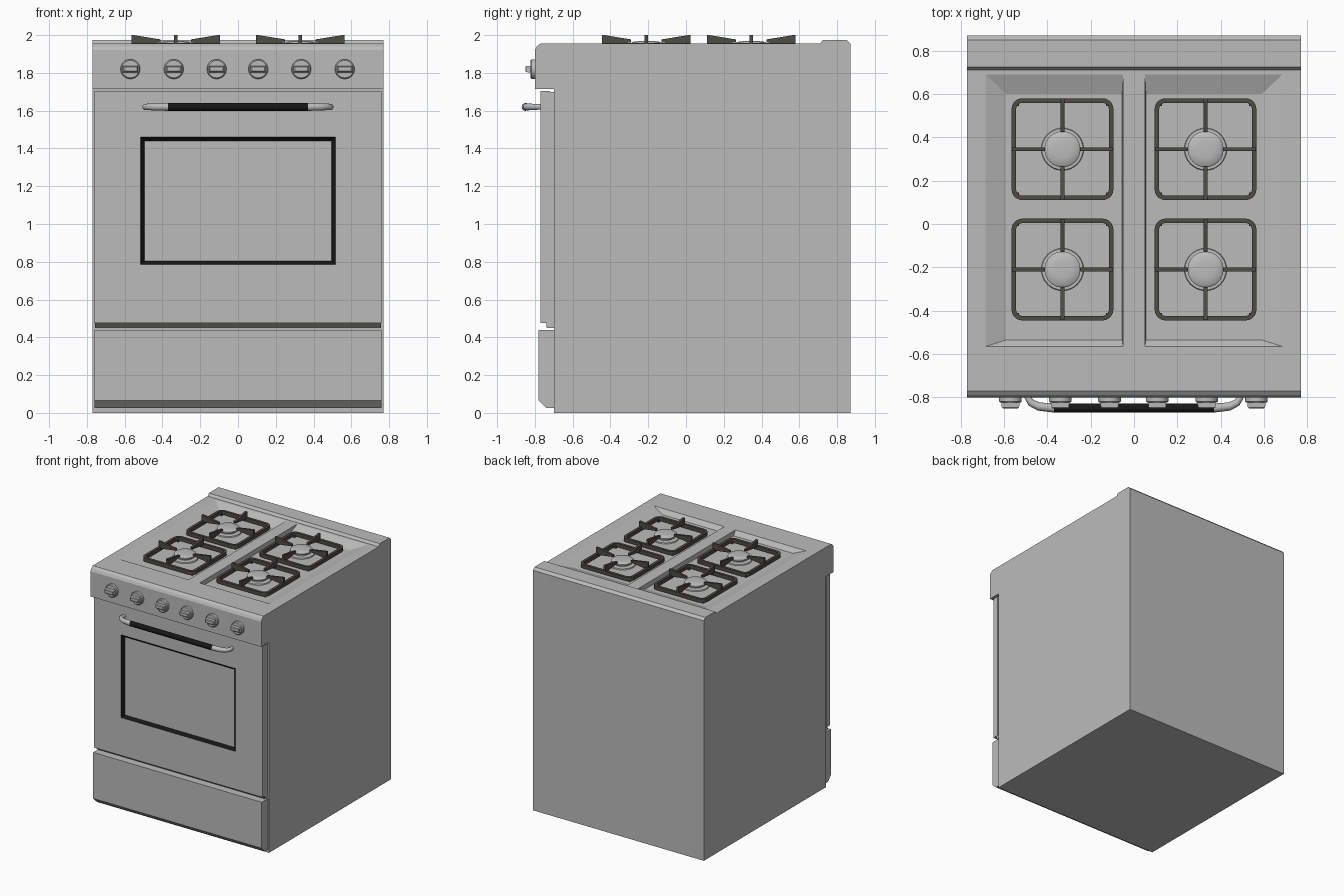
import bpy, bmesh
from math import sin, cos, pi, tau
from mathutils import Vector, Matrix

cube = bpy.data.objects.get("Cube")
if cube:
    bpy.data.objects.remove(cube, do_unlink=True)


def material(name, rgb):
    m = bpy.data.materials.new(name)
    m.use_nodes = True
    m.diffuse_color = (*rgb, 1)
    bsdf = next(n for n in m.node_tree.nodes if n.type == 'BSDF_PRINCIPLED')
    bsdf.inputs["Base Color"].default_value = (*rgb, 1)
    return m


STEEL = material("steel grey", (0.5, 0.5, 0.5))
IRON = material("cast iron", (0.075, 0.072, 0.062))
BLACK = material("black", (0.008, 0.008, 0.008))


def loft(bm, rings, closed=False):
    """Skin a list of equal rings; cap both ends unless the loop is closed."""
    loops = [[bm.verts.new(p) for p in ring] for ring in rings]
    pairs = list(zip(loops, loops[1:])) + ([(loops[-1], loops[0])] if closed else [])
    for a, b in pairs:
        for i in range(len(a)):
            j = (i + 1) % len(a)
            bm.faces.new((a[i], a[j], b[j], b[i]))
    if not closed:
        bm.faces.new(loops[0])
        bm.faces.new(loops[-1])
    return [v for loop in loops for v in loop]


def finish(bm, name, *mats, smooth=False):
    bmesh.ops.recalc_face_normals(bm, faces=bm.faces)
    mesh = bpy.data.meshes.new(name)
    bm.to_mesh(mesh)
    bm.free()
    obj = bpy.data.objects.new(name, mesh)
    bpy.context.collection.objects.link(obj)
    for m in mats:
        mesh.materials.append(m)
    if smooth:
        activate(obj)
        bpy.ops.object.shade_smooth_by_angle(angle=pi / 5)
    return obj


def activate(obj):
    bpy.ops.object.select_all(action='DESELECT')
    obj.select_set(True)
    bpy.context.view_layer.objects.active = obj


def side_profile(name, half_width, outline, *mats):
    bm = bmesh.new()
    loft(bm, [[(x, y, z) for y, z in outline] for x in (-half_width, half_width)])
    return finish(bm, name, *mats)


def carve(obj, rings):
    bm = bmesh.new()
    loft(bm, rings)
    cutter = finish(bm, "cutter", STEEL)
    cutter.hide_render = True
    mod = obj.modifiers.new("recess", 'BOOLEAN')
    mod.operation, mod.solver, mod.object = 'DIFFERENCE', 'EXACT', cutter
    activate(obj)
    bpy.ops.object.modifier_apply(modifier=mod.name)
    bpy.data.objects.remove(cutter, do_unlink=True)


def turned(bm, outline, centre, forward=False, sides=32):
    """Revolve (radius, offset) pairs about z, or about -y when forward."""
    rings = []
    for r, h in outline:
        ring = []
        for i in range(sides):
            u, v = r * cos(tau * i / sides), r * sin(tau * i / sides)
            ring.append(Vector(centre) + Vector((u, -h, v) if forward else (u, v, h)))
        rings.append(ring)
    loft(bm, rings)


# Cabinet with control panel and raised back ledge
TOP = 1.955
body = side_profile("cabinet", 0.77, [
    (-0.70, 0), (0.87, 0), (0.87, 1.955), (0.85, 1.975), (0.725, 1.975), (0.71, TOP),
    (-0.77, TOP), (-0.79, 1.94), (-0.80, 1.92), (-0.80, 1.715), (-0.70, 1.715)], STEEL)

# Two sunken hob wells, steep along the middle rib and sloped at the outside
FLOOR = 1.92


def rect(x0, x1, y0, y1, z):
    return [(x0, y0, z), (x1, y0, z), (x1, y1, z), (x0, y1, z)]


for s in (-1, 1):
    rim = (s * 0.05, s * 0.685, -0.565, 0.69)
    carve(body, [rect(s * 0.055, s * 0.59, -0.535, 0.60, FLOOR),
                 rect(*rim, TOP), rect(*rim, 2.1)])

# Storage drawer
side_profile("drawer", 0.76, [
    (-0.69, 0.025), (-0.74, 0.025), (-0.78, 0.065), (-0.78, 0.44), (-0.69, 0.44)], STEEL)

# Oven door with a thin backing frame
side_profile("door_backing", 0.757, [
    (-0.69, 0.45), (-0.735, 0.45), (-0.735, 1.70), (-0.69, 1.70)], STEEL)
side_profile("door_bottom_seal", 0.757, [
    (-0.73, 0.452), (-0.738, 0.452), (-0.738, 0.476), (-0.73, 0.476)], IRON)
door = side_profile("door", 0.76, [
    (-0.72, 0.476), (-0.77, 0.476), (-0.77, 1.705), (-0.72, 1.705)], STEEL, BLACK)


def window_ring(inset, y):
    x, z0, z1 = 0.515 - inset, 0.785 + inset, 1.46 - inset
    return [(-x, y, z0), (x, y, z0), (x, y, z1), (-x, y, z1)]


# Recessed window whose bevelled surround is black
carve(door, [window_ring(0.02, -0.75), window_ring(0, -0.77), window_ring(0, -0.9)])
for f in door.data.polygons:
    c = f.center
    if abs(c.x) < 0.6 and 0.7 < c.z < 1.5 and -0.769 < c.y < -0.751:
        f.material_index = 1

# Door handle: tapered steel ends and a black grip
half = [(0.485, -0.765, 0.014), (0.49, -0.80, 0.016), (0.475, -0.825, 0.017),
        (0.44, -0.842, 0.019), (0.37, -0.849, 0.021)]
path = [(-x, y, r) for x, y, r in half] + half[::-1]
rings = []
for i, (x, y, r) in enumerate(path):
    a, b = path[max(i - 1, 0)], path[min(i + 1, len(path) - 1)]
    n = Vector((b[1] - a[1], a[0] - b[0], 0)).normalized()
    rings.append([Vector((x, y, 1.62)) + r * (n * cos(t) + Vector((0, 0, sin(t))))
                  for t in (tau * k / 16 for k in range(16))])
bm = bmesh.new()
loft(bm, rings)
handle = finish(bm, "door_handle", STEEL, BLACK, smooth=True)
for f in handle.data.polygons:
    if abs(f.center.x) < 0.3:
        f.material_index = 1

# Six control knobs, each a disc with a horizontal grip bar
for n, x in enumerate((-0.57, -0.34, -0.113, 0.107, 0.335, 0.565)):
    bm = bmesh.new()
    turned(bm, [(0.052, -0.01), (0.052, 0.018), (0.046, 0.024)], (x, -0.80, 1.82), True)
    loft(bm, [[(x - w, y, 1.82 - h), (x + w, y, 1.82 - h), (x + w, y, 1.82 + h), (x - w, y, 1.82 + h)]
              for w, h, y in ((0.042, 0.018, -0.82), (0.04, 0.016, -0.846), (0.034, 0.011, -0.851))])
    finish(bm, f"knob_{n + 1}", STEEL, smooth=True)


def rounded_square(half_size, radius, centre, z):
    pts = []
    for k in range(4):
        q = k * pi / 2
        corner = Matrix.Rotation(q, 2) @ Vector((half_size - radius, half_size - radius))
        for i in range(6):
            t = q + i * pi / 10
            pts.append((centre[0] + corner.x + radius * cos(t),
                        centre[1] + corner.y + radius * sin(t), z))
    return pts


# Four burners, each with an iron grate of four tapering fins
fin = [(0.234, 1.93), (0.234, 2.0), (0.222, 2.0), (0.08, 1.977), (0.08, 1.962), (0.205, 1.945)]
for side, x in (("right", -0.33), ("left", 0.33)):
    for end, y in (("front", -0.21), ("back", 0.345)):
        bm = bmesh.new()
        turned(bm, [(0.10, FLOOR - 0.005), (0.095, 1.928), (0.06, 1.93), (0.06, 1.945),
                    (0.083, 1.947), (0.083, 1.957), (0.074, 1.964), (0.04, 1.968)], (x, y, 0))
        finish(bm, f"{end}_{side}_burner", STEEL, smooth=True)

        bm = bmesh.new()
        loft(bm, [rounded_square(size, rad, (x, y), z) for size, rad, z in (
            (0.235, 0.05, 1.927), (0.235, 0.05, 1.957),
            (0.214, 0.029, 1.957), (0.214, 0.029, 1.927))], closed=True)
        for k in range(4):
            verts = loft(bm, [[(r, w, z) for r, z in fin] for w in (-0.009, 0.009)])
            place = Matrix.Translation((x, y, 0)) @ Matrix.Rotation(k * pi / 2, 4, 'Z')
            bmesh.ops.transform(bm, matrix=place, verts=verts)
        # Small feet under the corners
        for sx in (-1, 1):
            for sy in (-1, 1):
                cx, cy = x + sx * 0.21, y + sy * 0.21
                loft(bm, [rect(cx - 0.01, cx + 0.01, cy - 0.01, cy + 0.01, z)
                          for z in (FLOOR - 0.004, 1.94)])
        finish(bm, f"{end}_{side}_grate", IRON)
